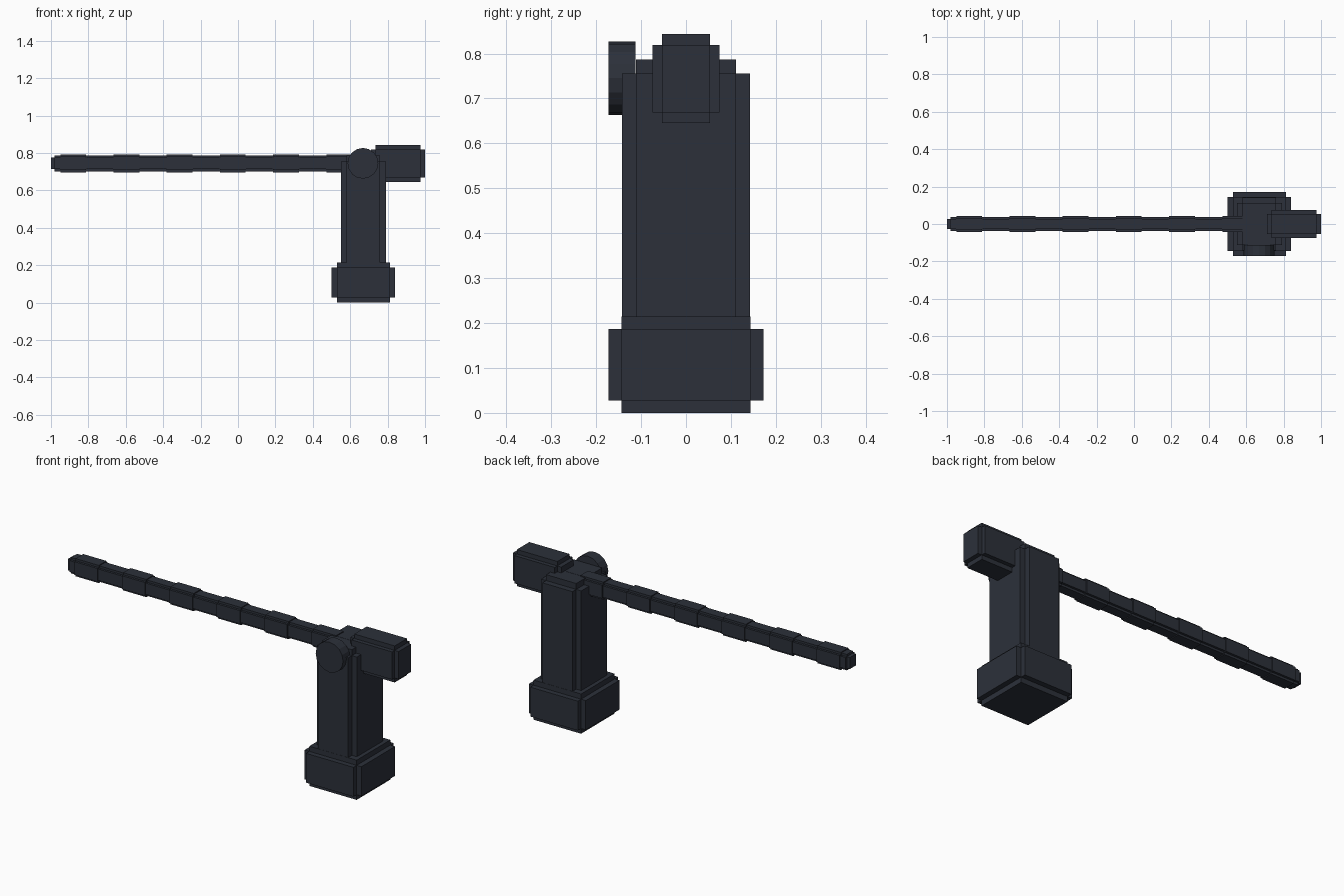
import bpy, bmesh, math
from mathutils import Matrix, Vector

if "Cube" in bpy.data.objects:
    bpy.data.objects.remove(bpy.data.objects["Cube"])

mat = bpy.data.materials.new("dark_paint")
mat.diffuse_color = (0.025, 0.03, 0.042, 1)
mat.use_nodes = True
mat.node_tree.nodes["Principled BSDF"].inputs["Base Color"].default_value = mat.diffuse_color


def finish(name, bm):
    mesh = bpy.data.meshes.new(name)
    bm.to_mesh(mesh)
    bm.free()
    mesh.materials.append(mat)
    obj = bpy.data.objects.new(name, mesh)
    bpy.context.collection.objects.link(obj)
    return obj


def stepped_box(name, lo, hi, inset):
    """Three crossing boxes, each full length on one axis and inset on the others."""
    bm = bmesh.new()
    lo, hi, inset = Vector(lo), Vector(hi), Vector(inset)
    for axis in range(3):
        size = hi - lo - 2 * inset
        size[axis] += 2 * inset[axis]
        bmesh.ops.create_cube(bm, size=1, matrix=Matrix.Translation((lo + hi) / 2)
                              @ Matrix.Diagonal((*size, 1)))
    return finish(name, bm)


# Base and post
stepped_box("base", (0.5, -0.172, 0), (0.84, 0.172, 0.215), (0.028, 0.028, 0.028))
stepped_box("post", (0.55, -0.143, 0.16), (0.79, 0.143, 0.787), (0.03, 0.032, 0.032))

# Counterweight on the short end
stepped_box("counterweight", (0.71, -0.075, 0.645), (1.0, 0.075, 0.843),
            (0.024, 0.022, 0.024))

# Long barrier arm
ZC = 0.745
stepped_box("barrier_arm", (-1, -0.038, ZC - 0.043), (0.72, 0.038, ZC + 0.043),
            (0.018, 0.012, 0.012))

# Raised bands along the arm
STEP = 0.1422
for i in range(6):
    x = -0.952 + i * 2 * STEP
    stepped_box(f"arm_band_{i + 1}", (x, -0.044, ZC - 0.048), (x + STEP, 0.044, ZC + 0.048),
                (0.002, 0.012, 0.012))

# Pivot disc on the front of the post
bm = bmesh.new()
bmesh.ops.create_cone(bm, cap_ends=True, segments=16, radius1=0.082, radius2=0.082, depth=0.06,
                      matrix=Matrix.Translation((0.668, -0.142, ZC))
                      @ Matrix.Rotation(math.pi / 2, 4, 'X'))
finish("pivot_disc", bm)
